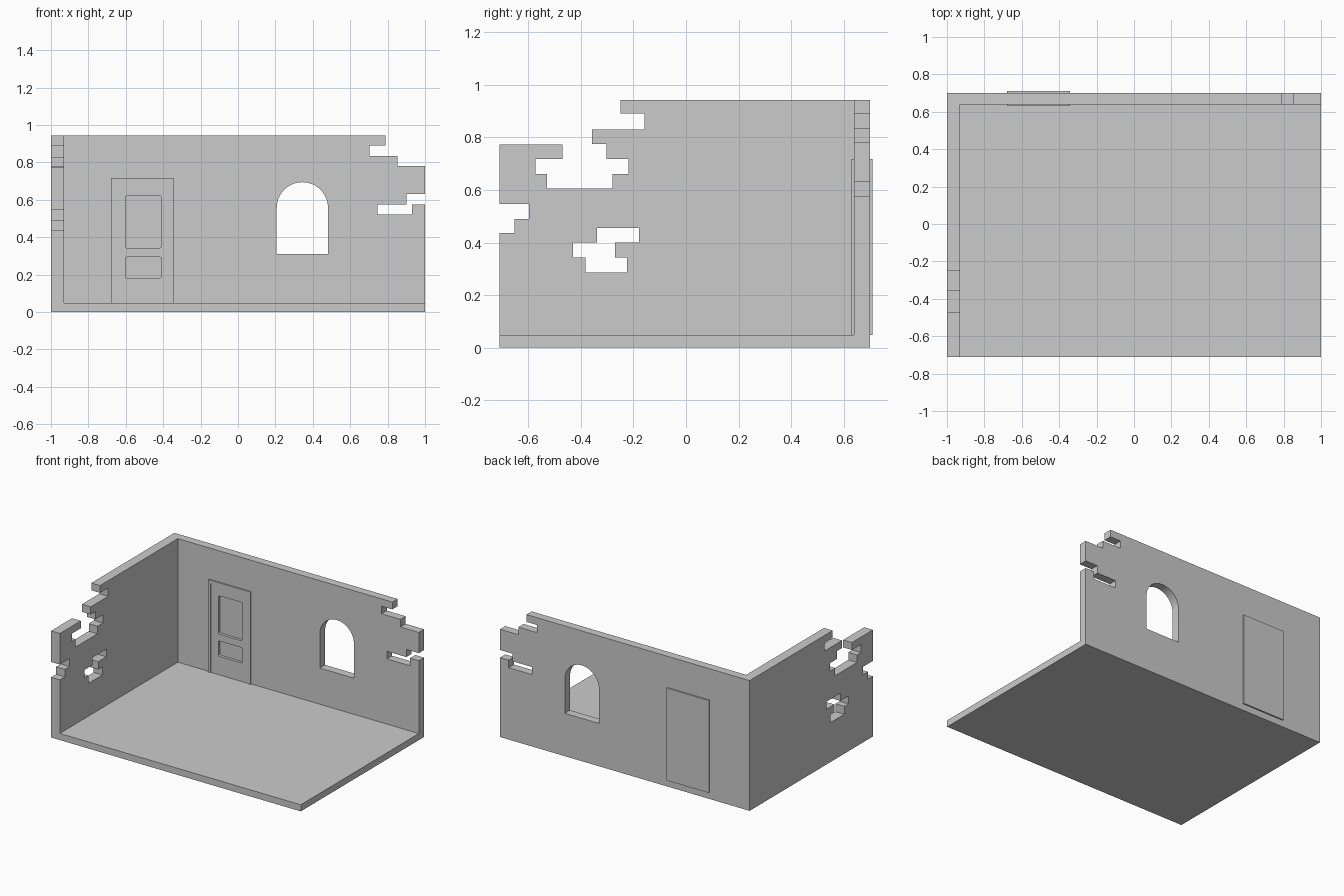
import bpy, bmesh, math
from mathutils import Vector

if "Cube" in bpy.data.objects:
    bpy.data.objects.remove(bpy.data.objects["Cube"])


def rect(u0, u1, v0, v1):
    return [(u0, v0), (u1, v0), (u1, v1), (u0, v1)]


def rounded(u0, u1, v0, v1, r, n=3):
    pts = []
    for i, (cu, cv) in enumerate(((u1 - r, v1 - r), (u0 + r, v1 - r),
                                  (u0 + r, v0 + r), (u1 - r, v0 + r))):
        for k in range(n + 1):
            a = math.pi / 2 * (i + k / n)
            pts.append((cu + r * math.cos(a), cv + r * math.sin(a)))
    return pts


def slab(name, loops, axis, lo, hi):
    """Extrude an outline (plus hole loops) from lo to hi along x or y."""
    def place(u, v):
        return Vector((lo, u, v)) if axis == 'x' else Vector((u, lo, v))
    direction = Vector((1, 0, 0)) if axis == 'x' else Vector((0, 1, 0))
    bm = bmesh.new()
    for loop in loops:
        vs = [bm.verts.new(place(u, v)) for u, v in loop]
        for a, b in zip(vs, vs[1:] + vs[:1]):
            bm.edges.new((a, b))
    bmesh.ops.triangle_fill(bm, use_beauty=True, edges=bm.edges[:], normal=direction)
    ext = bmesh.ops.extrude_face_region(bm, geom=bm.faces[:])
    moved = [g for g in ext['geom'] if isinstance(g, bmesh.types.BMVert)]
    bmesh.ops.translate(bm, verts=moved, vec=direction * (hi - lo))
    bmesh.ops.recalc_face_normals(bm, faces=bm.faces[:])
    mesh = bpy.data.meshes.new(name)
    bm.to_mesh(mesh)
    bm.free()
    ob = bpy.data.objects.new(name, mesh)
    bpy.context.collection.objects.link(ob)
    return ob


FLOOR, TOP = 0.048, 0.943
FRONT, INNER, BACK = -0.71, 0.64, 0.70

# floor
slab("floor", [rect(-0.93, 1, 0, FLOOR)], 'y', FRONT, INNER)

# left wall with crumbled brick edge and a hole
left_outline = [
    (FRONT, 0), (BACK, 0), (BACK, TOP), (-0.25, TOP), (-0.25, 0.89), (-0.157, 0.89),
    (-0.157, 0.83), (-0.357, 0.83), (-0.357, 0.775), (-0.302, 0.775), (-0.302, 0.718),
    (-0.218, 0.718), (-0.218, 0.66), (-0.279, 0.66), (-0.279, 0.605), (-0.528, 0.605),
    (-0.528, 0.66), (-0.573, 0.66), (-0.573, 0.718), (-0.47, 0.718), (-0.47, 0.772),
    (FRONT, 0.772), (FRONT, 0.547), (-0.598, 0.547), (-0.598, 0.49), (-0.653, 0.49),
    (-0.653, 0.436), (FRONT, 0.436)]
left_hole = [
    (-0.338, 0.455), (-0.178, 0.455), (-0.178, 0.40), (-0.27, 0.40), (-0.27, 0.343),
    (-0.224, 0.343), (-0.224, 0.286), (-0.383, 0.286), (-0.383, 0.343), (-0.43, 0.343),
    (-0.43, 0.40), (-0.338, 0.40)]
slab("left_wall", [left_outline, left_hole], 'x', -1, -0.93)

# back wall with crumbled right end, arched window and door opening
back_outline = [
    (-0.93, 0), (1, 0), (1, 0.575), (0.93, 0.575), (0.93, 0.52), (0.745, 0.52),
    (0.745, 0.575), (0.90, 0.575), (0.90, 0.63), (1, 0.63), (1, 0.78), (0.853, 0.78),
    (0.853, 0.835), (0.702, 0.835), (0.702, 0.89), (0.788, 0.89), (0.788, TOP),
    (-0.93, TOP)]
wx, wz, wr = 0.344, 0.557, 0.137
window = [(wx - wr, 0.31), (wx + wr, 0.31)] + [
    (wx + wr * math.cos(math.pi * i / 24), wz + wr * math.sin(math.pi * i / 24))
    for i in range(25)]
D0, D1, DT = -0.68, -0.342, 0.717
back_wall = slab("back_wall", [back_outline, window, rect(D0, D1, FLOOR, DT)],
                 'y', INNER, BACK)

# door frame, open at the floor
I0, I1, IT = -0.66, -0.356, 0.693
slab("door_frame", [[(D0, FLOOR), (I0, FLOOR), (I0, IT), (I1, IT), (I1, FLOOR),
                     (D1, FLOOR), (D1, DT), (D0, DT)]], 'y', 0.63, 0.655)

# door leaf with two recessed panels, and the plain back slab
leaf = slab("door_leaf", [rect(I0, I1, FLOOR, IT),
                          rounded(-0.602, -0.412, 0.343, 0.62, 0.006),
                          rounded(-0.602, -0.412, 0.182, 0.293, 0.006)],
            'y', 0.635, 0.655)
slab("door_back", [rect(D0, D1, FLOOR, DT)], 'y', 0.655, 0.71)

# smooth arch and panel corners, keep hard edges
for ob in (back_wall, leaf):
    bpy.ops.object.select_all(action='DESELECT')
    ob.select_set(True)
    bpy.context.view_layer.objects.active = ob
    bpy.ops.object.shade_smooth_by_angle(angle=math.radians(35))
